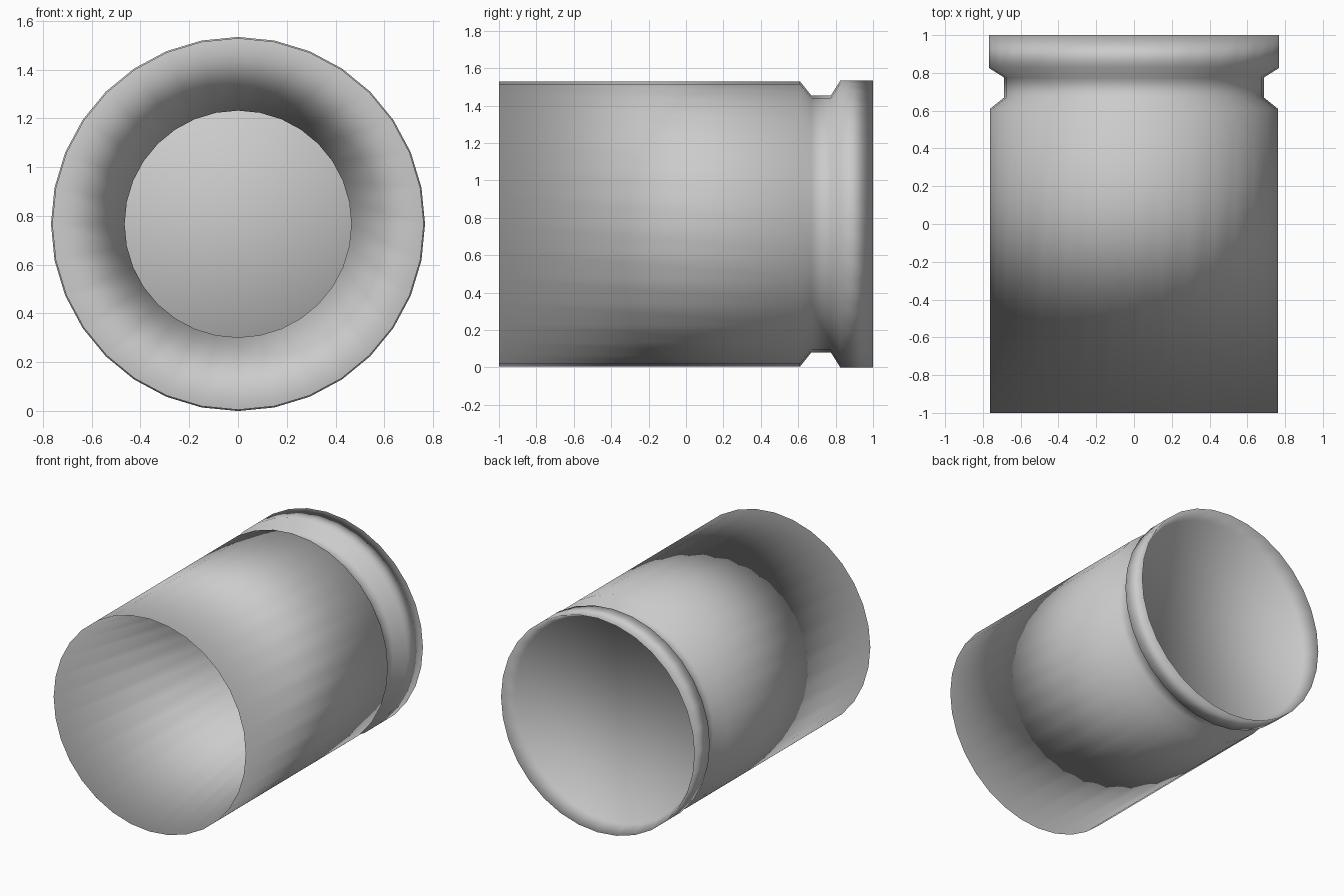
import bpy, bmesh
from math import sin, cos, tau

if "Cube" in bpy.data.objects:
    bpy.data.objects.remove(bpy.data.objects["Cube"])

SIDES = 32
CENTRE_Z = 0.767


def lathe(name, profile, close_end=False):
    """Revolve (radius, y) points around the lengthwise y axis, smooth shaded."""
    bm = bmesh.new()
    rings = []
    for r, y in profile:
        rings.append([bm.verts.new((r * sin(tau * i / SIDES), y,
                                    CENTRE_Z + r * cos(tau * i / SIDES)))
                      for i in range(SIDES)])
    for a, b in zip(rings, rings[1:]):
        for i in range(SIDES):
            j = (i + 1) % SIDES
            bm.faces.new((a[i], a[j], b[j], b[i]))
    if close_end:
        bm.faces.new(rings[-1])
    bmesh.ops.recalc_face_normals(bm, faces=bm.faces[:])
    for f in bm.faces:
        f.smooth = True
    mesh = bpy.data.meshes.new(name)
    bm.to_mesh(mesh)
    bm.free()
    obj = bpy.data.objects.new(name, mesh)
    bpy.context.collection.objects.link(obj)
    return obj


# One continuous shell: tapered bore, front lip, outer wall, groove, rim, recessed back
lathe("grooved_sleeve", [
    (0.465, 0.60),    # narrow end of the bore
    (0.762, -1.00),   # thin front lip
    (0.762, 0.61),    # outer wall up to the groove
    (0.687, 0.67),
    (0.687, 0.775),
    (0.767, 0.825),   # back rim
    (0.767, 1.00),
    (0.725, 0.90),    # recessed back plate
], close_end=True)
